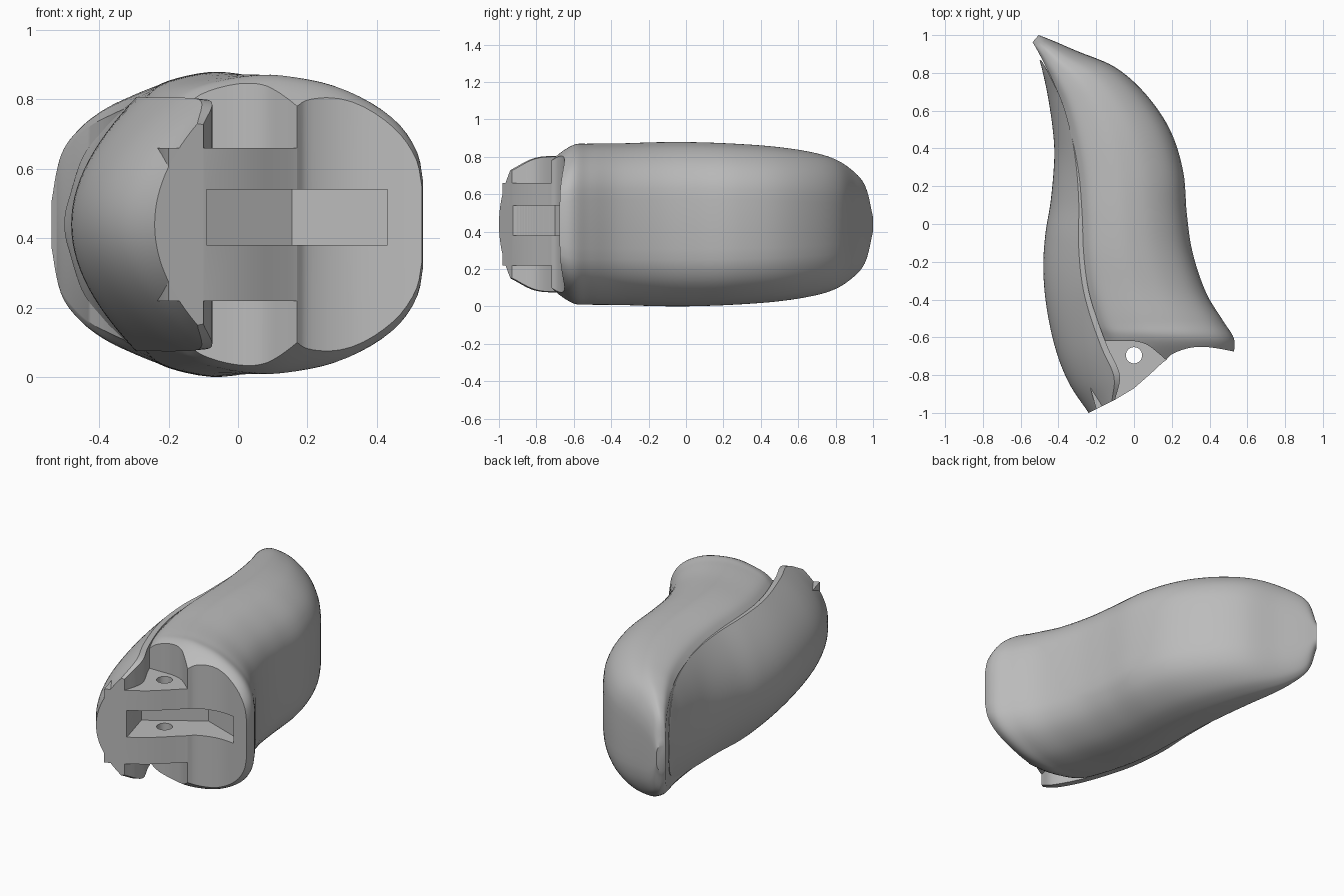
import bpy
import bmesh
import math
from mathutils import Vector

if "Cube" in bpy.data.objects:
    bpy.data.objects.remove(bpy.data.objects["Cube"])

MID = 0.44  # height of the symmetry plane

grey = bpy.data.materials.new("plain grey")
grey.use_nodes = True
grey.diffuse_color = (0.5, 0.5, 0.5, 1)
grey.node_tree.nodes["Principled BSDF"].inputs["Base Color"].default_value = (0.5, 0.5, 0.5, 1)


def smooth(points, n):
    """Sample a Catmull-Rom curve through points of any dimension."""
    pts = [Vector(p) for p in points]
    pts = [pts[0] * 2 - pts[1]] + pts + [pts[-1] * 2 - pts[-2]]
    out = []
    for a, b, c, d in zip(pts, pts[1:], pts[2:], pts[3:]):
        for i in range(n):
            t = i / n
            out.append((b * 2 + (c - a) * t + (a * 2 - b * 5 + c * 4 - d) * t * t
                        + (b * 3 - a - c * 3 + d) * t ** 3) / 2)
    return out + [pts[-2]]


def finish(name, bm):
    bmesh.ops.recalc_face_normals(bm, faces=bm.faces)
    mesh = bpy.data.meshes.new(name)
    bm.to_mesh(mesh)
    bm.free()
    mesh.materials.append(grey)
    obj = bpy.data.objects.new(name, mesh)
    bpy.context.collection.objects.link(obj)
    return obj


def loft(name, stations, section):
    """Each station is ((left x, left y), (right x, right y), half height)."""
    half = [(p[0], p[1]) for p in section]
    loop = half + [(u, -v) for u, v in reversed(half) if v > 0]
    rows = smooth([(*a, *b, h) for a, b, h in stations], 6)
    bm = bmesh.new()
    rings = []
    for xl, yl, xr, yr, h in rows:
        rings.append([bm.verts.new((xl + (xr - xl) * u, yl + (yr - yl) * u, MID + h * v))
                      for u, v in loop])
    count = len(loop)
    for r, s in zip(rings, rings[1:]):
        for i in range(count):
            j = (i + 1) % count
            bm.faces.new((r[i], r[j], s[j], s[i]))
    bm.faces.new(rings[0])
    bm.faces.new(rings[-1])
    return finish(name, bm)


def prism(name, outline, low, high):
    bm = bmesh.new()
    face = bm.faces.new([bm.verts.new((p[0], p[1], low)) for p in outline])
    top = bmesh.ops.extrude_face_region(bm, geom=[face])["geom"]
    bmesh.ops.translate(bm, vec=(0, 0, high - low),
                        verts=[g for g in top if isinstance(g, bmesh.types.BMVert)])
    return finish(name, bm)


def carve(obj, cutters):
    for cutter in cutters:
        mod = obj.modifiers.new("cut", "BOOLEAN")
        mod.operation = "DIFFERENCE"
        mod.solver = "EXACT"
        mod.object = cutter
    deps = bpy.context.evaluated_depsgraph_get()
    mesh = bpy.data.meshes.new_from_object(obj.evaluated_get(deps))
    obj.modifiers.clear()
    obj.data = mesh


# Back shell, from the tip to the joint
shell_section = smooth([(-.08, .8), (0, .9), (.12, .96), (.3, 1), (.45, .985), (.62, .93),
                        (.78, .82), (.9, .68), (.975, .5), (1, .3)], 3)
shell = loft("back_shell", [
    ((-.535, .965), (-.505, 1), .08),
    ((-.51, .93), (-.44, .975), .22),
    ((-.46, .85), (-.3, .915), .3),
    ((-.4, .75), (-.1, .83), .355),
    ((-.34, .62), (.06, .69), .39),
    ((-.29, .45), (.19, .5), .415),
    ((-.255, .25), (.26, .28), .43),
    ((-.24, .05), (.28, .05), .438),
    ((-.23, -.15), (.31, -.15), .438),
    ((-.205, -.33), (.38, -.36), .432),
    ((-.15, -.52), (.47, -.51), .43),
    ((-.11, -.61), (.53, -.61), .42),
    ((-.09, -.76), (.525, -.71), .33),
], shell_section)

# Grip pad, a bowed shell on the other side
pad_section = [((i / 14) ** 2 * .88, i / 14) for i in range(15)] + [(1, .99)]
pad = loft("front_pad", [
    ((-.5, .87), (-.49, .865), .06),
    ((-.48, .79), (-.445, .79), .19),
    ((-.455, .67), (-.38, .66), .27),
    ((-.43, .5), (-.325, .5), .325),
    ((-.422, .35), (-.29, .3), .35),
    ((-.44, .13), (-.272, .1), .36),
    ((-.47, -.06), (-.27, -.1), .365),
    ((-.48, -.25), (-.25, -.3), .365),
    ((-.46, -.46), (-.21, -.46), .365),
    ((-.41, -.68), (-.14, -.65), .365),
    ((-.34, -.85), (-.075, -.8), .355),
    ((-.24, -1), (-.1, -.93), .29),
], pad_section)

# Hinge knuckle
seat = smooth([(-.09, -.62), (0, -.62), (.07, -.64), (.13, -.685), (.17, -.72)], 5)
knuckle = prism("hinge_knuckle", [(-.2, -.62), (-.25, -.8), (-.2, -.98), (-.1, -.93), (0, -.87),
                                  (.08, -.8), (.15, -.735)] + list(reversed(seat)), .22, .66)

# Cutters: curved joint face, tendon slot and pin hole
front = smooth([(.17, -.72), (.2, -.69), (.27, -.662), (.35, -.65), (.45, -.66), (.6, -.69)], 4)
joint_cut = prism("joint_cutter", [(-.6, -1.2), (-.6, -.62)] + seat + front[1:] + [(.6, -1.2)], -.1, 1)
slot_cut = prism("slot_cutter", [(-.09, -1.1), (-.09, -.92), (-.15, -.7), (.155, -.5),
                                 (.43, -.6), (.43, -1.1)], .38, .54)
pin_cut = prism("pin_cutter", [(.043 * math.cos(a * math.pi / 16), -.695 + .043 * math.sin(a * math.pi / 16))
                               for a in range(32)], -.1, 1)

cutters = [joint_cut, slot_cut, pin_cut]
carve(shell, [joint_cut, slot_cut])
carve(pad, [slot_cut])
carve(knuckle, [slot_cut, pin_cut])
for cutter in cutters:
    bpy.data.objects.remove(cutter)

# Smooth shading with sharp creases
bpy.ops.object.select_all(action="DESELECT")
for obj in (shell, pad, knuckle):
    obj.select_set(True)
bpy.context.view_layer.objects.active = shell
bpy.ops.object.shade_smooth_by_angle(angle=math.radians(32))
